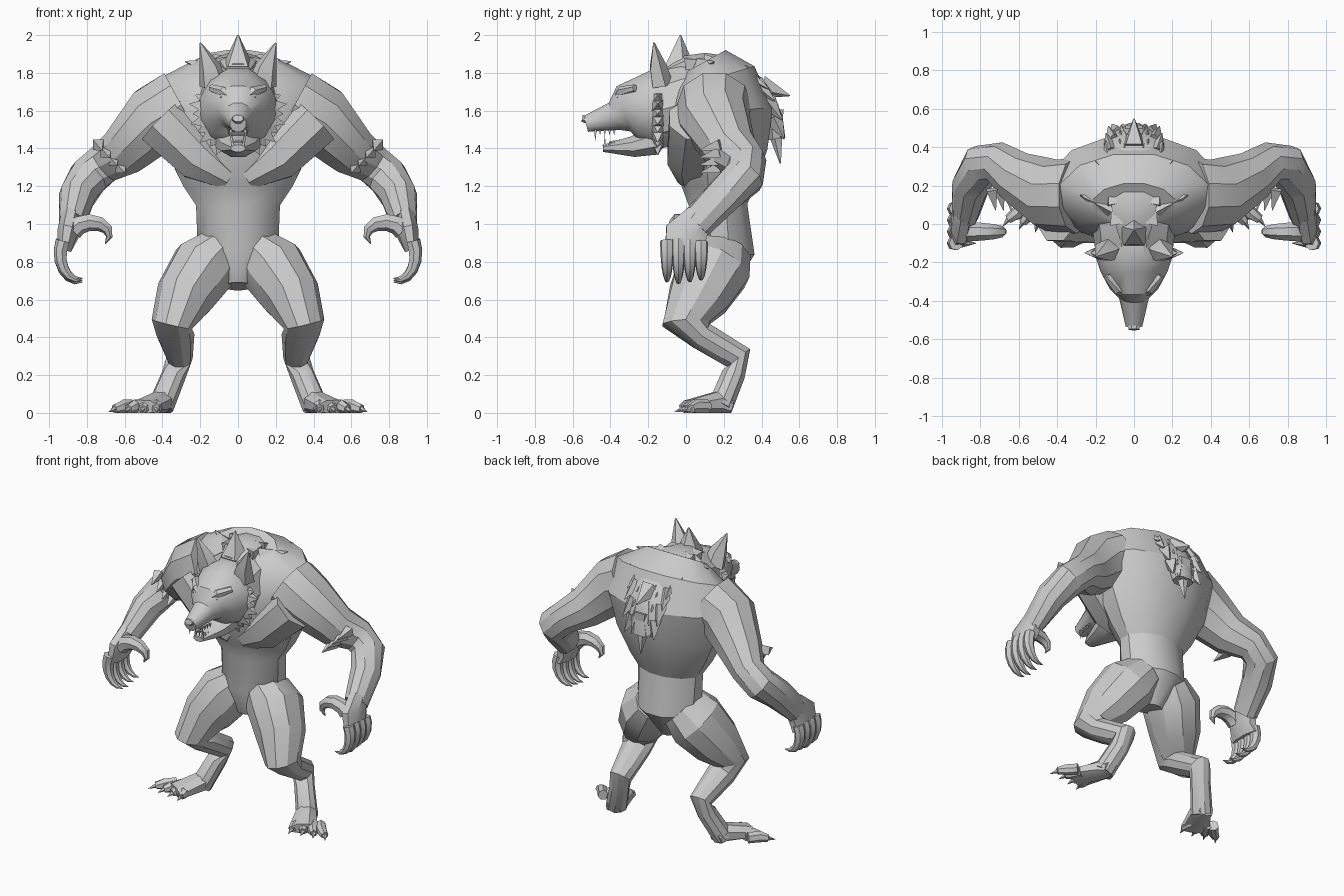
import bpy, bmesh, math, random
from math import sin, cos, pi, radians
from mathutils import Vector

random.seed(4)
ACROSS, ALONG = Vector((1, 0, 0)), Vector((0, 1, 0))

cube = bpy.data.objects.get("Cube")
if cube:
    bpy.data.objects.remove(cube, do_unlink=True)

grey = bpy.data.materials.new("light_grey")
grey.use_nodes = True
grey.diffuse_color = (.6, .6, .6, 1)
grey.node_tree.nodes["Principled BSDF"].inputs["Base Color"].default_value = grey.diffuse_color


def ring(x=0, y=0, z=0, depth=.1, width=None):
    """One cross-section: its centre and its two radii."""
    return Vector((x, y, z)), depth, width or depth


def spike(base, tip, size):
    """A tapered tuft, tooth or claw."""
    return [(Vector(base), size, size), (Vector(tip), size / 20, size / 20)]


def curl(centre, reach, rise, start, end, thick, steps=6):
    """A hooked digit that follows an arc in the xz plane and tapers to a claw."""
    digit = []
    for i in range(steps + 1):
        part_way = i / steps
        angle = radians(start + (end - start) * part_way)
        offset = Vector((reach * cos(angle), 0, rise * sin(angle)))
        radius = thick * (1.05 - part_way ** 2)
        digit.append((Vector(centre) + offset, radius, radius))
    return digit


def loft(bm, rings, sides, ref):
    """Skin a row of cross-sections and close both ends."""
    loops = []
    last = len(rings) - 1
    for i, (centre, depth, width) in enumerate(rings):
        tangent = rings[min(i + 1, last)][0] - rings[max(i - 1, 0)][0]
        u = ref.cross(tangent).normalized()
        v = tangent.cross(u).normalized()
        loop = []
        for k in range(sides):
            angle = math.tau * (k + .5) / sides
            point = centre + u * depth * cos(angle) + v * width * sin(angle)
            point.z = max(point.z, 0)
            loop.append(bm.verts.new(point))
        loops.append(loop)
    for lower, upper in zip(loops, loops[1:]):
        for k in range(sides):
            following = (k + 1) % sides
            bm.faces.new((lower[k], lower[following], upper[following], upper[k]))
    bm.faces.new(loops[0][::-1])
    bm.faces.new(loops[-1])


def part(name, *lofts, sides=10, ref=ACROSS, mirror=False):
    """One object made of any number of lofts, optionally mirrored across x."""
    bm = bmesh.new()
    for rings in lofts:
        loft(bm, rings, sides, ref)
    bmesh.ops.recalc_face_normals(bm, faces=bm.faces)
    mesh = bpy.data.meshes.new(name)
    bm.to_mesh(mesh)
    bm.free()
    mesh.materials.append(grey)
    ob = bpy.data.objects.new(name, mesh)
    bpy.context.collection.objects.link(ob)
    bpy.ops.object.select_all(action='DESELECT')
    ob.select_set(True)
    bpy.context.view_layer.objects.active = ob
    bpy.ops.object.shade_smooth_by_angle(angle=radians(30))
    if mirror:
        ob.modifiers.new("mirror", 'MIRROR').use_mirror_merge = False


# Torso, neck and chest muscles
part("torso", [
    ring(y=.14, z=.67, depth=.1, width=.08),
    ring(y=.18, z=.85, depth=.19, width=.22),
    ring(y=.17, z=1.1, depth=.16, width=.23),
    ring(y=.17, z=1.2, depth=.2, width=.3),
    ring(y=.17, z=1.4, depth=.27, width=.4),
    ring(y=.18, z=1.6, depth=.29, width=.46),
    ring(y=.15, z=1.77, depth=.23, width=.4),
    ring(y=.1, z=1.86, depth=.13, width=.22)], sides=12)
part("neck", [
    ring(y=.2, z=1.65, depth=.2, width=.26),
    ring(z=1.64, depth=.22),
    ring(y=-.15, z=1.6, depth=.2)])
part("chest_muscles", [
    ring(x=.04, y=.02, z=1.24, depth=.07),
    ring(x=.2, y=.03, z=1.35, depth=.14),
    ring(x=.4, y=.06, z=1.55, depth=.16)], sides=8, ref=ALONG, mirror=True)

# Arms and hands
part("arms", [
    ring(x=.3, y=.15, z=1.63, depth=.2),
    ring(x=.43, y=.15, z=1.56, depth=.19),
    ring(x=.6, y=.24, z=1.39, depth=.14),
    ring(x=.71, y=.32, z=1.32, depth=.11),
    ring(x=.79, y=.31, z=1.25, depth=.11),
    ring(x=.85, y=.2, z=1.15, depth=.1),
    ring(x=.88, y=.05, z=1, depth=.07, width=.09)], ref=ALONG, mirror=True)
part("palms", [
    ring(x=.88, y=.07, z=1.04, depth=.08, width=.06),
    ring(x=.9, z=.95, depth=.12, width=.06),
    ring(x=.92, z=.86, depth=.12, width=.04)], sides=8, mirror=True)
part("fingers", *[curl((.84, .06 * i - .1, .84), reach=.1, rise=.15 - .01 * abs(i - 1),
                       start=30, end=-100, thick=.036) for i in range(4)],
     sides=7, ref=ALONG, mirror=True)
part("thumbs", curl((.78, -.04, .94), reach=.1, rise=.07, start=20, end=220, thick=.05),
     sides=7, ref=ALONG, mirror=True)
part("elbow_fur", *[spike((.62 + i, .18, 1.3 + i), (.6 + i, .07, 1.27 + i), size=.04)
                    for i in (0, .04, .08, .12)], sides=4, mirror=True)

# Legs and feet
part("legs", [
    ring(x=.1, y=.18, z=.86, depth=.17, width=.13),
    ring(x=.18, y=.15, z=.77, depth=.2, width=.18),
    ring(x=.28, y=.07, z=.62, depth=.17, width=.16),
    ring(x=.35, z=.47, depth=.13, width=.11),
    ring(x=.33, y=.08, z=.41, depth=.08, width=.1),
    ring(x=.31, y=.28, z=.29, depth=.08, width=.07),
    ring(x=.34, y=.25, z=.2, depth=.065),
    ring(x=.41, y=.18, z=.03, depth=.07)], mirror=True)
part("feet", [
    ring(x=.4, y=.24, z=.03, depth=.05),
    ring(x=.41, y=.17, z=.05, depth=.07),
    ring(x=.5, y=.01, z=.03, depth=.04, width=.1)], sides=8, mirror=True)
toes, toe_claws = [], []
for i in range(4):
    root = Vector((.44 + .04 * i, .07 + .015 * i, .03))
    knuckle = root + Vector((.02 * i - .01, -.06, 0))
    end = knuckle + Vector((.015 * i, -.03, -.01))
    toes.append([(root, .04, .035), (knuckle, .04, .035), (end, .025, .025)])
    toe_claws.append(spike(end, end + Vector((.01 * i, -.04, -.015)), size=.015))
part("toes", *toes, sides=7, mirror=True)
part("toe_claws", *toe_claws, sides=5, mirror=True)

# Head, muzzle and jaw
part("head", [
    ring(y=-.06, z=1.62, depth=.21, width=.18),
    ring(y=-.16, z=1.61, depth=.22, width=.21),
    ring(y=-.25, z=1.61, depth=.18),
    ring(y=-.33, z=1.61, depth=.13),
    ring(y=-.38, z=1.57, depth=.08),
    ring(y=-.53, z=1.53, depth=.045)], sides=12)
part("nose", [
    ring(y=-.5, z=1.55, depth=.03, width=.04),
    ring(y=-.55, z=1.56, depth=.02, width=.03)], sides=8)
part("lower_jaw", [
    ring(y=-.16, z=1.44, depth=.08, width=.13),
    ring(y=-.28, z=1.41, depth=.06, width=.1),
    ring(y=-.44, z=1.4, depth=.02, width=.04)], sides=8)
part("tongue", [
    ring(y=-.25, z=1.45, depth=.015, width=.04),
    ring(y=-.4, z=1.43, depth=.01, width=.03)], sides=6)
teeth = []
for i in range(5):
    x, y = .05 - .003 * i, -.38 - .025 * i
    fang = .03 if i == 4 else 0
    teeth.append(spike((x, y, 1.5), (x, y, 1.47 - fang), size=.01))
    teeth.append(spike((x - .01, y + .05, 1.41), (x - .01, y + .05, 1.44 + fang), size=.01))
part("teeth", *teeth, sides=4, mirror=True)
part("brows", [
    ring(x=.02, y=-.37, z=1.65, depth=.02),
    ring(x=.08, y=-.34, z=1.7, depth=.03),
    ring(x=.14, y=-.27, z=1.72, depth=.02)], sides=6, ref=ALONG, mirror=True)
part("eyes", [
    ring(x=.06, y=-.36, z=1.66, depth=.01),
    ring(x=.08, y=-.35, z=1.67, depth=.02),
    ring(x=.11, y=-.32, z=1.67, depth=.01)], sides=6, ref=ALONG, mirror=True)
part("ears", [
    ring(x=.13, y=-.13, z=1.74, depth=.06, width=.08),
    ring(x=.15, y=-.15, z=1.83, depth=.05, width=.06),
    ring(x=.2, y=-.17, z=1.96, depth=.004)], sides=5, mirror=True)

# Cheek ruff: tufts fanned around the back of the face
ruff = []
for i in range(9):
    angle = radians(20 - 12 * i)
    outward = Vector((cos(angle), 0, sin(angle)))
    middle = Vector((0, -.15, 1.6))
    ruff.append(spike(middle + outward * .18, middle + outward * (.24 + .02 * (i % 2)), size=.05))
part("cheek_ruff", *ruff, sides=4, ref=ALONG, mirror=True)

# Mane over the hunched spine, with side tufts that follow its flow
spine = []
for i in range(9):
    angle = radians(120 - 15 * i)
    spine.append(ring(y=.1 + .38 * cos(angle), z=1.45 + .41 * sin(angle),
                      depth=.05, width=.04 + .11 * sin(pi * (i + 1) / 10)))
part("mane", spine, sides=8)
tufts = []
for (here, depth, width), (ahead, _, _) in zip(spine[1:], spine[2:]):
    flow = (ahead - here).normalized()
    for side in (.3, .8):
        base = here + ACROSS * width * side
        length = random.uniform(.1, .15)
        tufts.append(spike(base, base + flow * length + ACROSS * .03 + ALONG * .04, size=depth))
tufts.append(spike((.12, .08, 1.82), (.28, .15, 1.86), size=.06))
tufts.append(spike((.1, .22, 1.82), (.2, .33, 1.83), size=.06))
part("mane_tufts", *tufts, sides=4, ref=ACROSS + ALONG, mirror=True)
part("crest",
     spike((0, -.04, 1.83), (0, -.03, 2), size=.09),
     spike((0, .4, 1.73), (0, .55, 1.68), size=.07),
     spike((0, .46, 1.6), (0, .5, 1.32), size=.07), sides=5)
